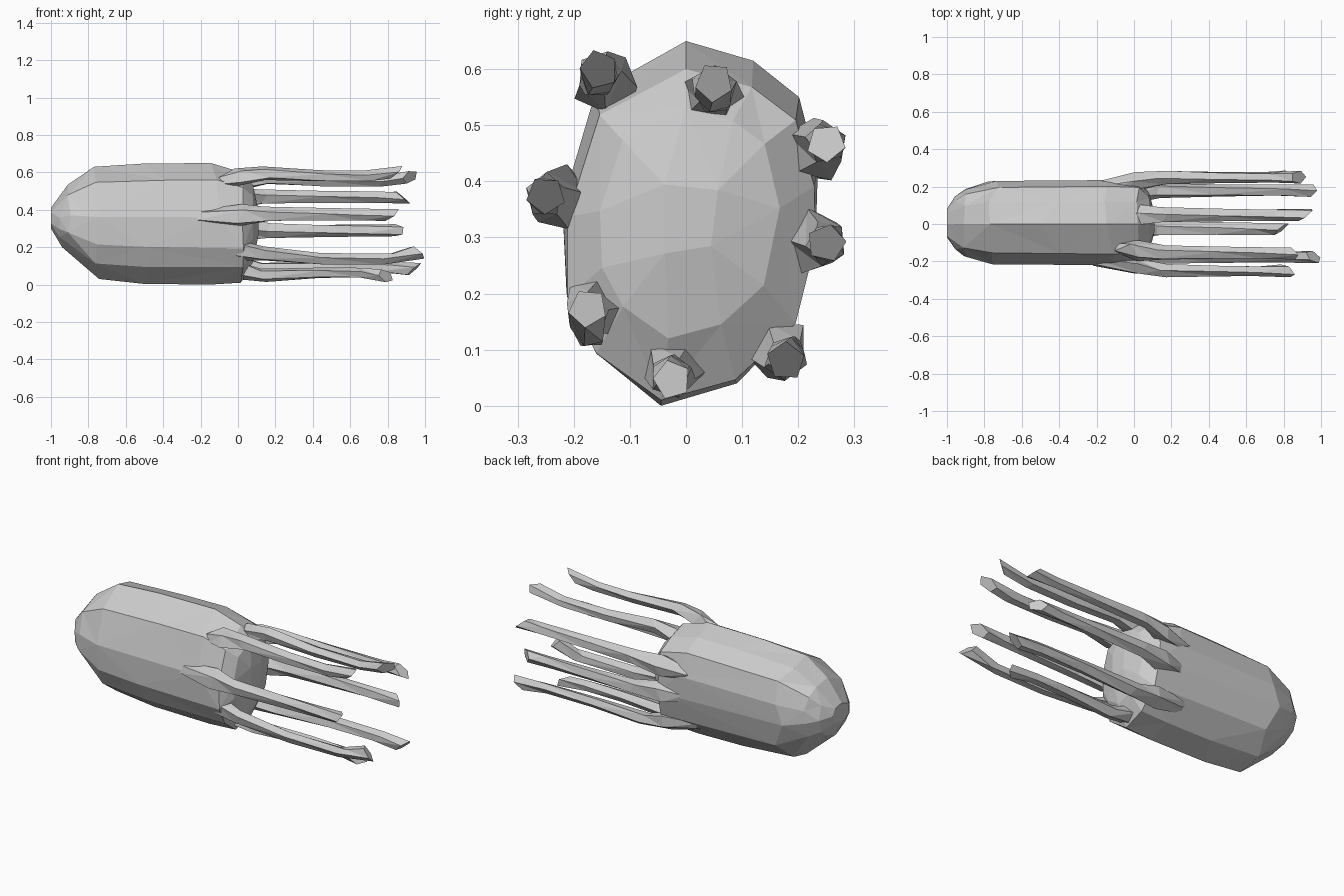
import bpy, bmesh, math, random
from mathutils import Vector

if "Cube" in bpy.data.objects:
    bpy.data.objects.remove(bpy.data.objects["Cube"])

random.seed(4)


def loft(name, rings):
    """Skin a list of equal-length vertex rings, cap the ends, keep flat triangles."""
    bm = bmesh.new()
    vr = [[bm.verts.new(p) for p in r] for r in rings]
    n = len(vr[0])
    for k, (a, b) in enumerate(zip(vr, vr[1:])):
        for i in range(n):
            j = (i + 1) % n
            if (i + k) % 2:
                bm.faces.new((a[i], a[j], b[j]))
                bm.faces.new((a[i], b[j], b[i]))
            else:
                bm.faces.new((a[i], a[j], b[i]))
                bm.faces.new((a[j], b[j], b[i]))
    bm.faces.new(vr[0][::-1])
    bm.faces.new(vr[-1])
    bmesh.ops.recalc_face_normals(bm, faces=bm.faces)
    bmesh.ops.triangulate(bm, faces=bm.faces)
    mesh = bpy.data.meshes.new(name)
    bm.to_mesh(mesh)
    bm.free()
    obj = bpy.data.objects.new(name, mesh)
    bpy.context.collection.objects.link(obj)
    return obj


# Body: one irregular outline (y, z) scaled along x
outline = [(0.0, 0.65), (0.12, 0.615), (0.2, 0.55), (0.235, 0.42), (0.235, 0.3),
           (0.2, 0.15), (0.09, 0.04), (-0.045, 0.0), (-0.16, 0.09),
           (-0.215, 0.2), (-0.22, 0.36), (-0.16, 0.56)]
# x, y scale, bottom z, top z, x jitter
sections = [(-1.0, 0.34, 0.30, 0.41, 0), (-0.955, 0.62, 0.22, 0.47, 0),
            (-0.9, 0.8, 0.165, 0.535, 0.01), (-0.75, 0.97, 0.03, 0.63, 0.03),
            (-0.45, 0.99, 0.004, 0.647, 0.06), (-0.13, 1.0, 0.0, 0.65, 0.03),
            (0.02, 0.97, 0.01, 0.60, 0.01), (0.08, 0.7, 0.12, 0.53, 0),
            (0.11, 0.25, 0.26, 0.41, 0)]
rings = []
for x, sy, z0, z1, jit in sections:
    rings.append([(x + random.uniform(-jit, jit),
                   y * sy * random.uniform(0.99, 1.01),
                   z0 + (z1 - z0) * z / 0.65) for y, z in outline])
body = loft("body", rings)
# Thin the regular mesh into large irregular facets
dec = body.modifiers.new("facets", 'DECIMATE')
dec.ratio = 0.72

# Arms: tip x, y, z, start of the root on the body, sag halfway
arms = [(0.88, -0.155, 0.595, -0.08, -0.015), (0.96, 0.05, 0.57, -0.1, -0.02),
        (0.92, 0.25, 0.468, -0.15, 0), (0.89, 0.25, 0.29, -0.15, 0),
        (0.98, 0.178, 0.083, -0.2, 0.01), (0.83, -0.025, 0.05, -0.1, 0.012),
        (1.0, -0.175, 0.165, -0.24, -0.03), (0.86, -0.25, 0.375, -0.2, 0)]
centre = Vector((0, 0.0, 0.325))
for k, (tip, y, z, root, sag) in enumerate(arms):
    c = Vector((0, y, z))
    radial = (c - centre).normalized()
    side = Vector((1, 0, 0)).cross(radial)
    # x, inward shift, radial half size, side half size, share of sag
    stations = [(root, 0.055, 0.03, 0.035, 0), (0.0, 0.025, 0.048, 0.062, 0),
                (0.15, 0.0, 0.037, 0.042, 0), (0.45, 0.0, 0.03, 0.036, 1),
                (tip - 0.2, 0.0, 0.028, 0.034, 1), (tip - 0.04, 0.0, 0.036, 0.034, -0.3)]
    rings = []
    for s, (x, inset, hr, hs, f) in enumerate(stations):
        p = c - radial * inset + Vector((0, 0, sag * f))
        ring = []
        for i in range(5):
            a = 2 * math.pi * i / 5 + 0.2 * s + k
            v = p + radial * hr * math.cos(a) + side * hs * math.sin(a)
            # slanted tip, staggered facets between
            dx = 0.04 * math.cos(a + k) if s == 5 else random.uniform(-0.03, 0.03)
            ring.append((min(x + dx, 1.0), v.y, max(v.z, 0.002)))
        rings.append(ring)
    loft("arm_%d" % (k + 1), rings)
